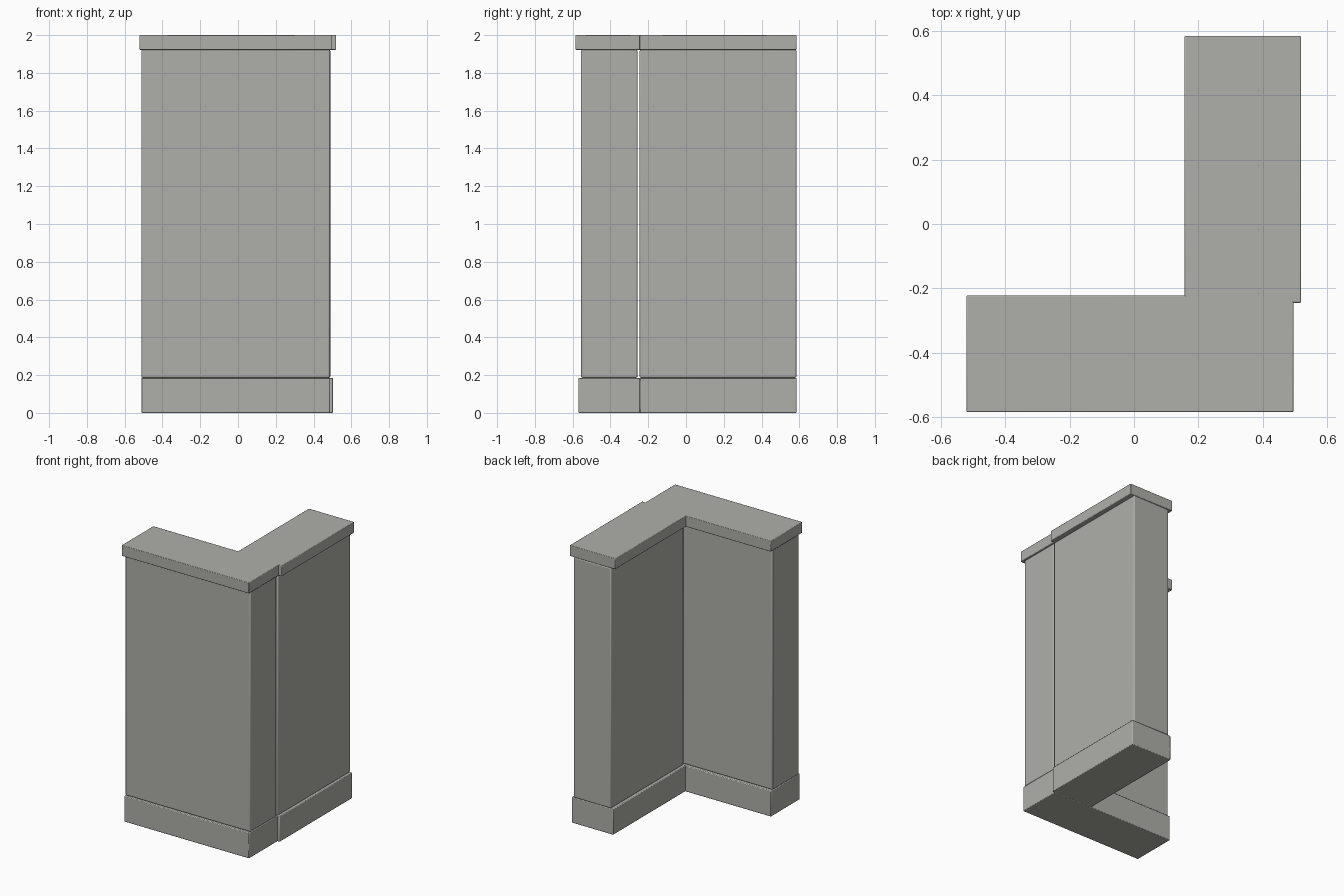
import bpy

cube = bpy.data.objects.get("Cube")
if cube:
    bpy.data.objects.remove(cube, do_unlink=True)

stone = bpy.data.materials.new("grey_stone")
stone.use_nodes = True
colour = (0.43, 0.43, 0.40, 1)
stone.diffuse_color = colour
bsdf = next(n for n in stone.node_tree.nodes if n.type == 'BSDF_PRINCIPLED')
bsdf.inputs["Base Color"].default_value = colour


def block(name, x, y, z, bevel):
    """Box spanning the given ranges, with softened edges."""
    spans = (x, y, z)
    bpy.ops.mesh.primitive_cube_add(size=1, location=[(a + b) / 2 for a, b in spans])
    obj = bpy.context.object
    obj.name = name
    obj.scale = [b - a for a, b in spans]
    bpy.ops.object.transform_apply(location=False, rotation=False, scale=True)
    obj.data.materials.append(stone)
    mod = obj.modifiers.new("soft_edges", 'BEVEL')
    mod.width = bevel
    mod.segments = 2
    bpy.ops.object.shade_smooth_by_angle()
    return obj


BASE_Z, PANEL_Z, CAP_Z = (0, 0.186), (0.186, 1.922), (1.922, 2)

# Front wall, running along x
block("front_wall_base", (-0.512, 0.487), (-0.57, -0.238), BASE_Z, 0.005)
block("front_wall_panel", (-0.512, 0.487), (-0.556, -0.257), PANEL_Z, 0.007)
block("front_wall_cap", (-0.521, 0.496), (-0.585, -0.222), CAP_Z, 0.004)

# Side wall, running along y and separated by a narrow joint
SIDE_Y = (-0.245, 0.585)
block("side_wall_base", (0.172, 0.504), SIDE_Y, BASE_Z, 0.005)
block("side_wall_panel", (0.19, 0.489), SIDE_Y, PANEL_Z, 0.007)
block("side_wall_cap", (0.157, 0.52), SIDE_Y, CAP_Z, 0.004)
